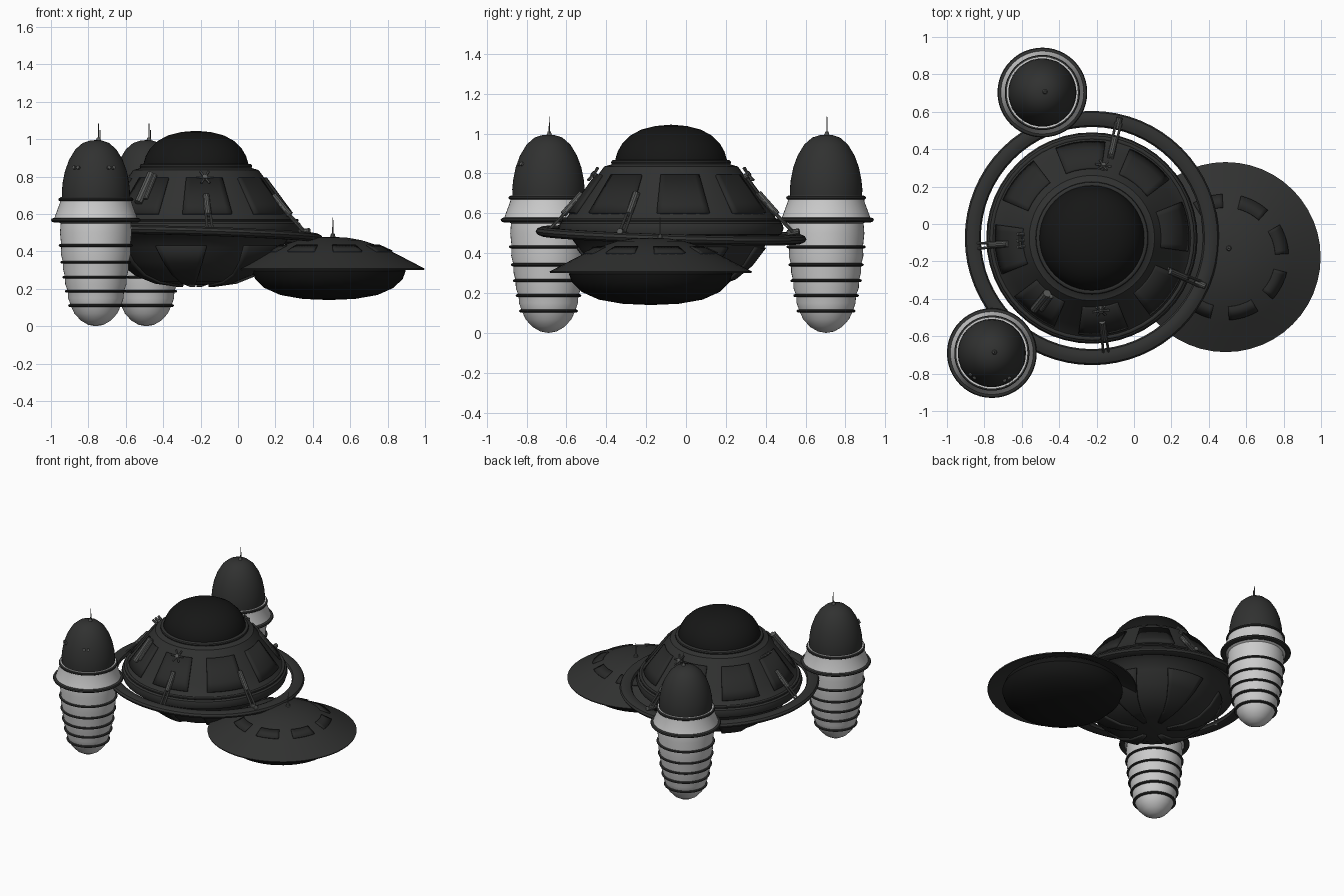
import bpy, math
from mathutils import Vector, Matrix

if "Cube" in bpy.data.objects:
    bpy.data.objects.remove(bpy.data.objects["Cube"])

def mat(name, v):
    m = bpy.data.materials.new(name)
    m.diffuse_color = (v, v * 1.03, v, 1)
    m.use_nodes = True
    m.node_tree.nodes["Principled BSDF"].inputs["Base Color"].default_value = m.diffuse_color
    return m

DARK, BLACK, PANEL = mat("dark_hull", .03), mat("black_glass", .008), mat("panel", .022)
STEEL, LIGHT = mat("steel", .1), mat("light_grey", .6)

def finish(name, verts, faces, m, loc, angle=35):
    me = bpy.data.meshes.new(name)
    me.from_pydata(verts, [], faces)
    me.materials.append(m)
    ob = bpy.data.objects.new(name, me)
    bpy.context.collection.objects.link(ob)
    ob.location = loc
    bpy.ops.object.select_all(action='DESELECT')
    ob.select_set(True)
    bpy.context.view_layer.objects.active = ob
    bpy.ops.object.mode_set(mode='EDIT')
    bpy.ops.mesh.select_all(action='SELECT')
    bpy.ops.mesh.remove_doubles(threshold=1e-5)
    bpy.ops.mesh.normals_make_consistent(inside=False)
    bpy.ops.object.mode_set(mode='OBJECT')
    bpy.ops.object.shade_smooth_by_angle(angle=math.radians(angle))
    return ob

def lathe(name, prof, m, loc, n=48, closed=False):
    """Full revolution of an (r, z) profile; closed joins last point to first."""
    k = len(prof)
    verts = [(r * math.cos(a), r * math.sin(a), z)
             for a in (2 * math.pi * i / n for i in range(n)) for r, z in prof]
    faces = [(i * k + j, (i + 1) % n * k + j, (i + 1) % n * k + (j + 1) % k, i * k + (j + 1) % k)
             for i in range(n) for j in range(k if closed else k - 1)]
    return finish(name, verts, faces, m, loc)

def band(name, r, z, dr, dz, m, loc, n=48):
    """Rounded ring with an elliptical section."""
    prof = [(r + dr * math.cos(t), z + dz * math.sin(t)) for t in (math.pi * i / 5 for i in range(10))]
    return lathe(name, prof, m, loc, n, True)

def sector(name, prof, a0, a1, m, loc, thick=.014, n=8, taper=1.0):
    """Raised panel: a profile swept over part of a turn (degrees)."""
    k, mid, half = len(prof), (a0 + a1) / 2, (a1 - a0) / 2
    verts = []
    for i in range(n + 1):
        for j, (r, z) in enumerate(prof):
            w = 1 + (taper - 1) * j / (k - 1)
            a = math.radians(mid + half * w * (2 * i / n - 1))
            verts.append((r * math.cos(a), r * math.sin(a), z))
    faces = [(i * k + j, (i + 1) * k + j, (i + 1) * k + j + 1, i * k + j + 1)
             for i in range(n) for j in range(k - 1)]
    ob = finish(name, verts, faces, m, loc)
    s = ob.modifiers.new("thickness", 'SOLIDIFY')
    s.thickness, s.offset = thick, 0
    return ob

def rod(name, a, b, r, m, r2=None, n=10):
    """Tapered cylinder between two points."""
    a, b = Vector(a), Vector(b)
    d = b - a
    r2 = r if r2 is None else r2
    rot = d.to_track_quat('Z', 'Y')
    verts = [a + rot @ Vector((q * math.cos(t), q * math.sin(t), h))
             for q, h in ((r, 0), (r2, d.length)) for t in (2 * math.pi * i / n for i in range(n))]
    faces = [(i, (i + 1) % n, n + (i + 1) % n, n + i) for i in range(n)]
    faces += [tuple(range(n)), tuple(range(n, 2 * n))]
    return finish(name, verts, faces, m, (0, 0, 0))

HUB = Vector((-.225, -.075, 0))

def polar(r, deg, z, c=HUB):
    a = math.radians(deg)
    return c + Vector((r * math.cos(a), r * math.sin(a), z))

# Main saucer: cockpit dome, conical upper deck, bowl underneath
lathe("main_dome", [(.28, .84), (.28, .87), (.268, .91), (.245, .95), (.205, .99), (.15, 1.02),
                    (.08, 1.038), (0, 1.045)], BLACK, HUB)
lathe("main_hull", [(0, .86), (.285, .86), (.30, .845), (.335, .835), (.35, .815), (.475, .645), (.53, .57),
                    (.558, .55), (.565, .525), (.555, .495), (.50, .475), (.46, .42), (.40, .345),
                    (.32, .28), (.22, .24), (.1, .223), (0, .22)], DARK, HUB)
band("dome_collar", .285, .855, .016, .014, DARK, HUB)
band("deck_edge_band", .537, .565, .012, .01, DARK, HUB)

# Raised deck panels and underside petals
for i in range(8):
    a = 45 * i + 7
    sector("deck_panel", [(.372, .79), (.475, .65), (.512, .60)], a - 15, a + 15, PANEL, HUB, .018)
for i in range(6):
    a = 60 * i + 20
    sector("belly_petal", [(.47, .43), (.403, .342), (.322, .276), (.22, .235), (.1, .218)],
           a - 17, a + 17, PANEL, HUB, .016, 8, .45)

# Outer ring, slightly tilted
ring = band("outer_ring", .637, 0, .043, .025, DARK, HUB + Vector((0, 0, .49)), 64)
ring.rotation_euler = (-.03, .03, 0)

# Piston struts joining deck and ring
for deg in (-23, 77, 184, 277):
    for off in (-1.3, 1.3):
        rod("strut_rod", polar(.44, deg + off, .70), polar(.63, deg + off, .505), .007, STEEL)
    rod("strut_sleeve", polar(.45, deg, .70), polar(.545, deg, .595), .017, STEEL)
    rod("strut_foot", polar(.60, deg, .50), polar(.66, deg, .51), .016, STEEL)

# Deck canister
rod("deck_canister", polar(.38, 231, .815), polar(.49, 231, .66), .022, STEEL)
rod("deck_canister", polar(.38, 235, .81), polar(.47, 235, .68), .012, STEEL)

# Star-shaped sensors and a small mast on the deck
for deg in (81, -83):
    c = polar(.385, deg, .79)
    nrm = (polar(.8, deg, .6) - polar(0, deg, 0)).normalized()
    side = Vector((-nrm.y, nrm.x, 0)).normalized()
    up = nrm.cross(side)
    rod("sensor_hub", c - nrm * .02, c + nrm * .02, .014, STEEL)
    for i in range(6):
        t = math.pi * i / 3
        d = side * math.cos(t) + up * math.sin(t)
        rod("sensor_arm", c + nrm * .008, c + d * .045 + nrm * .012, .006, STEEL, n=6)
for off in (-5, 0, 5):
    rod("deck_mast", polar(.36, 182 + off, .79), polar(.40, 182 + off, .82), .009, STEEL, n=8)
rod("mast_bar", polar(.385, 177, .805), polar(.385, 187, .805), .006, STEEL, n=6)

# Side disc: thin conical shell above a shallow bowl
DISC = Vector((.49, -.177, 0))
lathe("disc_shell", [(0, .478), (.09, .474), (.17, .46), (.27, .428), (.36, .385), (.508, .308),
                     (.505, .30), (.36, .368), (.27, .412), (.17, .445), (0, .46)], DARK, DISC)
lathe("disc_bowl", [(0, .37), (.35, .37), (.395, .335), (.41, .295), (.395, .253), (.345, .205),
                    (.26, .167), (.14, .146), (0, .14)], BLACK, DISC - Vector((.004, 0, 0)))
for i in range(8):
    a = 50 + 45 * i + 12
    sector("disc_window", [(.265, .431), (.335, .399)], a - 14, a + 14, PANEL, DISC, .012)
rod("disc_antenna_base", (.507, -.13, .46), (.507, -.13, .495), .018, STEEL, .01)
rod("disc_antenna", (.507, -.13, .49), (.507, -.13, .58), .004, STEEL, .002, 6)

# Two upright pods
RINGS = [(.142, .11), (.159, .187), (.173, .262), (.183, .342), (.193, .432)]
for x, y in ((-.76, -.69), (-.49, .703)):
    c = Vector((x, y, 0))
    lathe("pod_body", [(0, .0), (.04, .007), (.08, .03), (.115, .068), (.134, .11), (.148, .15), (.15, .187),
                       (.164, .225), (.165, .262), (.175, .302), (.176, .342), (.187, .387), (.185, .432),
                       (.192, .50), (.188, .55), (.225, .57), (.192, .66), (.19, .69), (0, .69)], LIGHT, c)
    for r, z in RINGS:
        band("pod_rib", r - .006, z, .012, .008, DARK, c)
    band("pod_flange", .218, .567, .022, .013, DARK, c)
    band("pod_upper_band", .187, .678, .014, .01, DARK, c)
    lathe("pod_dome", [(.18, .68), (.182, .72), (.177, .77), (.165, .83), (.143, .89), (.11, .945),
                       (.07, .98), (.03, .993), (0, .995)], DARK, c)
    a = c + Vector((.014, .004, 0))
    rod("pod_antenna_base", a + Vector((0, 0, .98)), a + Vector((0, 0, 1.01)), .018, STEEL, .008)
    rod("pod_antenna", a + Vector((0, 0, 1.0)), a + Vector((0, 0, 1.085)), .004, STEEL, .002, 6)
    rod("pod_antenna_short", a + Vector((.008, 0, 1.0)), a + Vector((.008, 0, 1.05)), .003, STEEL, .002, 6)

# Small lamps on the front pod's dome
for deg in (-130, -60):
    for off in (-5, 5):
        p = Vector((-.76, -.69, 0))
        rod("pod_lamp", polar(.14, deg + off, .84, p), polar(.17, deg + off, .85, p), .01, STEEL, n=8)
